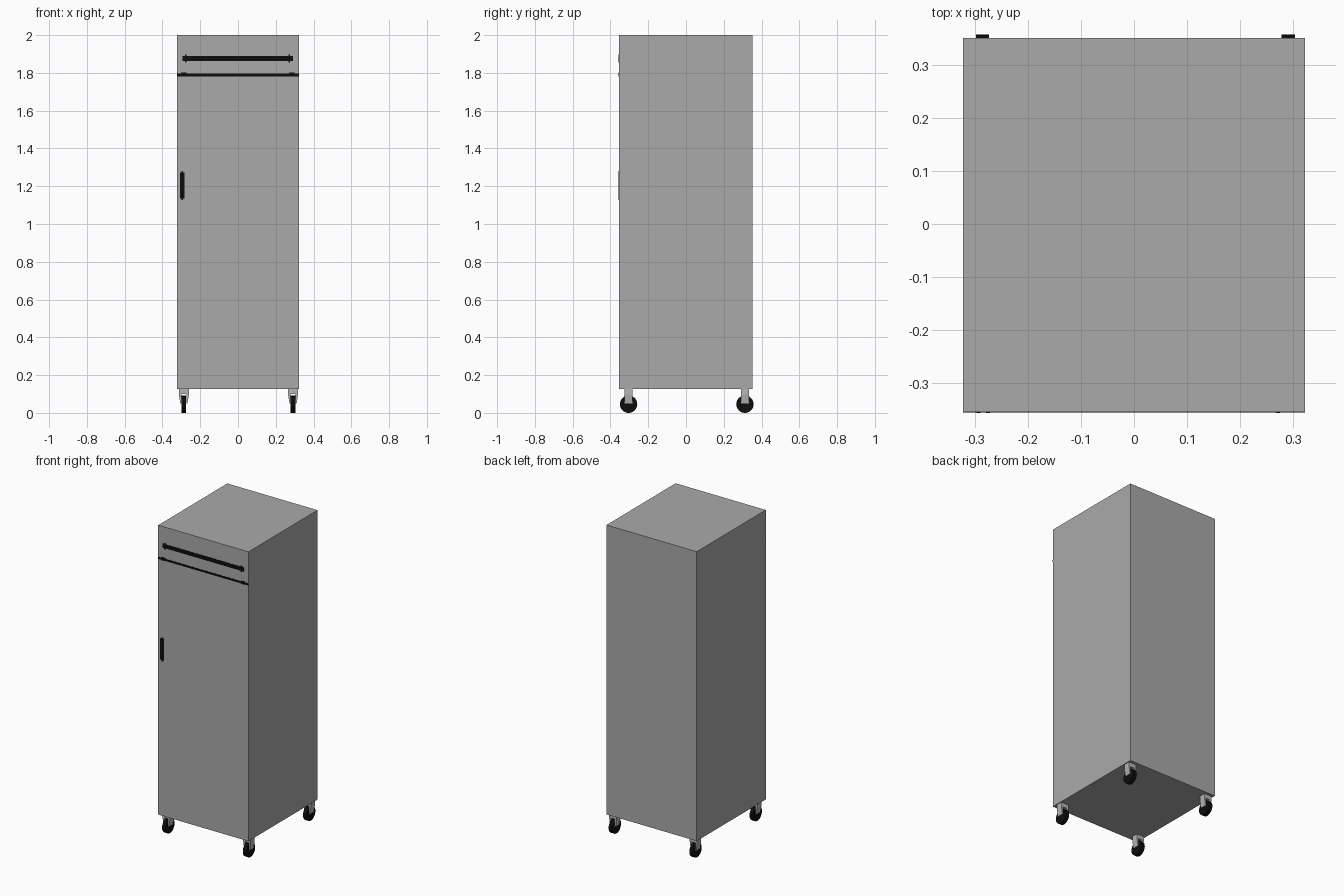
import bpy, bmesh, math
from mathutils import Matrix

if "Cube" in bpy.data.objects:
    bpy.data.objects.remove(bpy.data.objects["Cube"])


def material(name, c):
    m = bpy.data.materials.new(name)
    m.diffuse_color = (c, c, c, 1)
    m.use_nodes = True
    m.node_tree.nodes["Principled BSDF"].inputs["Base Color"].default_value = m.diffuse_color
    return m


STEEL = material("cabinet grey", 0.40)
FORK = material("caster grey", 0.47)
BLACK = material("black", 0.004)


def finish(name, bm, mat):
    bmesh.ops.recalc_face_normals(bm, faces=bm.faces)
    me = bpy.data.meshes.new(name)
    bm.to_mesh(me)
    bm.free()
    me.materials.append(mat)
    ob = bpy.data.objects.new(name, me)
    bpy.context.collection.objects.link(ob)
    return ob


def box(name, x, y, z, mat):
    bm = bmesh.new()
    mid = [(a + b) / 2 for a, b in (x, y, z)]
    size = [b - a for a, b in (x, y, z)]
    bmesh.ops.create_cube(bm, size=1, matrix=Matrix.Translation(mid) @ Matrix.Diagonal((*size, 1)))
    return finish(name, bm, mat)


FRONT, BACK = -0.355, 0.352


def plate(name, x, z, proud=0.0015):
    return box(name, x, (FRONT - proud, FRONT + 0.002), z, BLACK)


# Cabinet body
box("cabinet_body", (-0.323, 0.323), (FRONT, BACK), (0.126, 2.0), STEEL)

# Dark gap between drawer and door, with small end fittings
plate("drawer_gap", (-0.323, 0.323), (1.782, 1.796), 0.001)
for i, x in enumerate((-0.287, 0.285)):
    plate(f"gap_fitting_{i}", (x - 0.014, x + 0.014), (1.780, 1.801))

# Drawer handle with end brackets
plate("drawer_handle", (-0.293, 0.290), (1.864, 1.890))
for i, x in enumerate((-0.276, 0.272)):
    plate(f"drawer_handle_bracket_{i}", (x - 0.004, x + 0.004), (1.856, 1.897), 0.002)

# Door handle with end brackets
plate("door_handle", (-0.308, -0.282), (1.135, 1.272))
plate("door_handle_bracket", (-0.298, -0.290), (1.126, 1.280), 0.002)


# Casters: tapered fork around a rubber wheel
def caster(tag, cx, cy):
    half = [(0.0265, 0.126), (0.0265, 0.098), (0.019, 0.05), (0.0135, 0.05), (0.0135, 0.1)]
    outline = half + [(-x, z) for x, z in reversed(half)]
    bm = bmesh.new()
    face = bm.faces.new([bm.verts.new((cx + x, cy - 0.021, z)) for x, z in outline])
    ext = bmesh.ops.extrude_face_region(bm, geom=[face])["geom"]
    bmesh.ops.translate(bm, vec=(0, 0.042, 0),
                        verts=[v for v in ext if isinstance(v, bmesh.types.BMVert)])
    finish(f"caster_fork_{tag}", bm, FORK)

    bm = bmesh.new()
    turn = Matrix.Translation((cx, cy, 0.046)) @ Matrix.Rotation(math.pi / 2, 4, 'Y')
    bmesh.ops.create_cone(bm, cap_ends=True, segments=32, radius1=0.046, radius2=0.046,
                          depth=0.025, matrix=turn)
    wheel = finish(f"caster_wheel_{tag}", bm, BLACK)
    bpy.ops.object.select_all(action='DESELECT')
    wheel.select_set(True)
    bpy.context.view_layer.objects.active = wheel
    bpy.ops.object.shade_smooth_by_angle(angle=math.radians(40))


for sx, cx in (("left", -0.2865), ("right", 0.2915)):
    for sy, cy in (("front", -0.304), ("back", 0.312)):
        caster(f"{sy}_{sx}", cx, cy)
